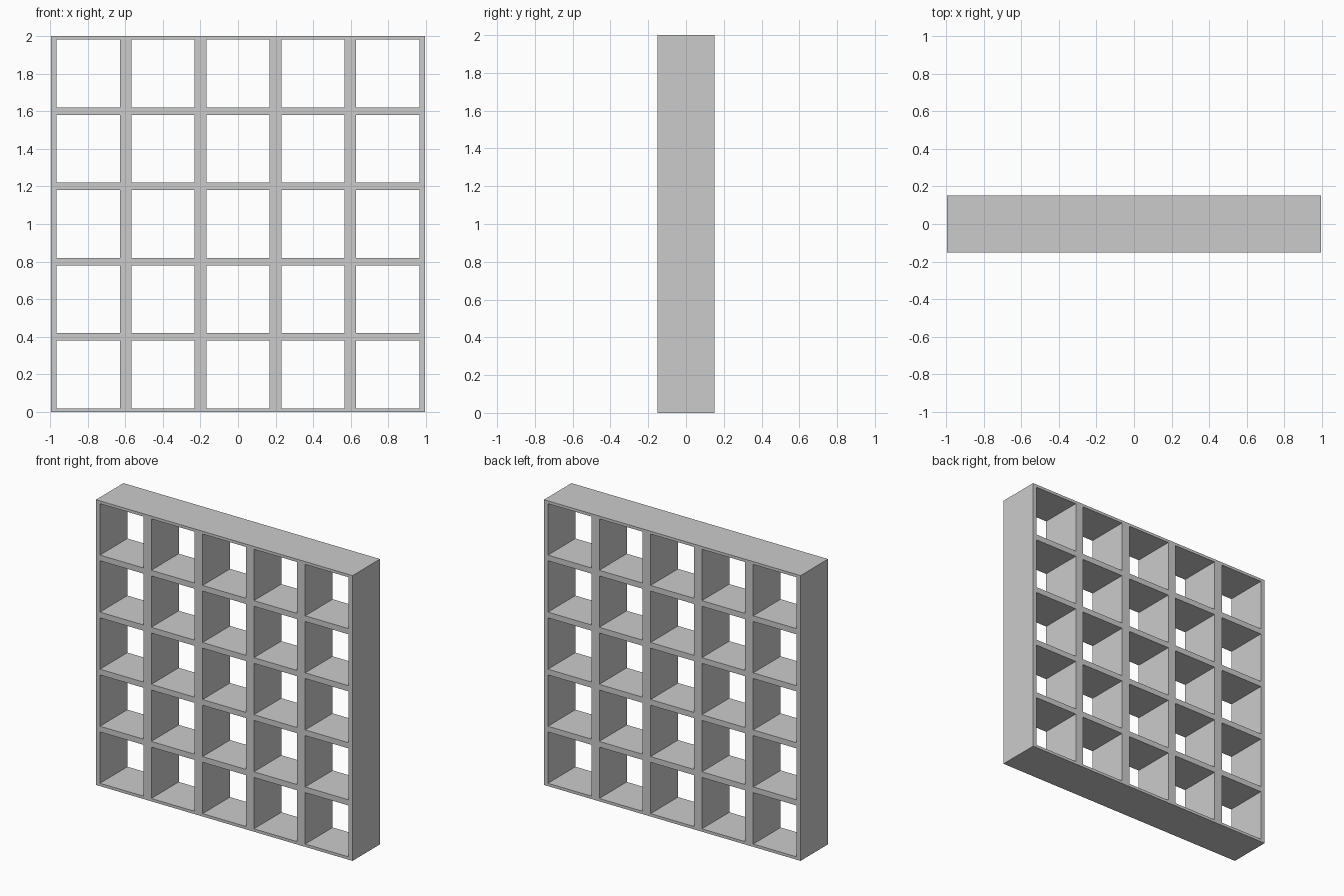
import bpy, bmesh

if "Cube" in bpy.data.objects:
    bpy.data.objects.remove(bpy.data.objects["Cube"])

N = 5                            # openings per row and column
HALF_W, HEIGHT, HALF_D = 0.995, 2.0, 0.152
WALL_X, WALL_Z = 0.031, 0.02     # wall around each opening


def stations(start, length, wall):
    """Grid lines: outer edge, both sides of every opening, outer edge."""
    pitch = length / N
    lines = [start]
    for i in range(N):
        lines += [start + i * pitch + wall, start + (i + 1) * pitch - wall]
    return lines + [start + length]


xs = stations(-HALF_W, 2 * HALF_W, WALL_X)
zs = stations(0, HEIGHT, WALL_Z)

# Front profile: lattice of faces, skipping the openings
bm = bmesh.new()
grid = [[bm.verts.new((x, -HALF_D, z)) for z in zs] for x in xs]
for i in range(len(xs) - 1):
    for k in range(len(zs) - 1):
        if i % 2 and k % 2:
            continue
        bm.faces.new((grid[i][k], grid[i + 1][k], grid[i + 1][k + 1], grid[i][k + 1]))

# Extrude the profile to full depth
result = bmesh.ops.extrude_face_region(bm, geom=bm.faces[:], use_keep_orig=True)
new_verts = [v for v in result["geom"] if isinstance(v, bmesh.types.BMVert)]
bmesh.ops.translate(bm, verts=new_verts, vec=(0, 2 * HALF_D, 0))
bmesh.ops.recalc_face_normals(bm, faces=bm.faces[:])

# Open cube shelf
mesh = bpy.data.meshes.new("shelf_lattice")
bm.to_mesh(mesh)
bm.free()
shelf = bpy.data.objects.new("shelf_lattice", mesh)
bpy.context.collection.objects.link(shelf)
